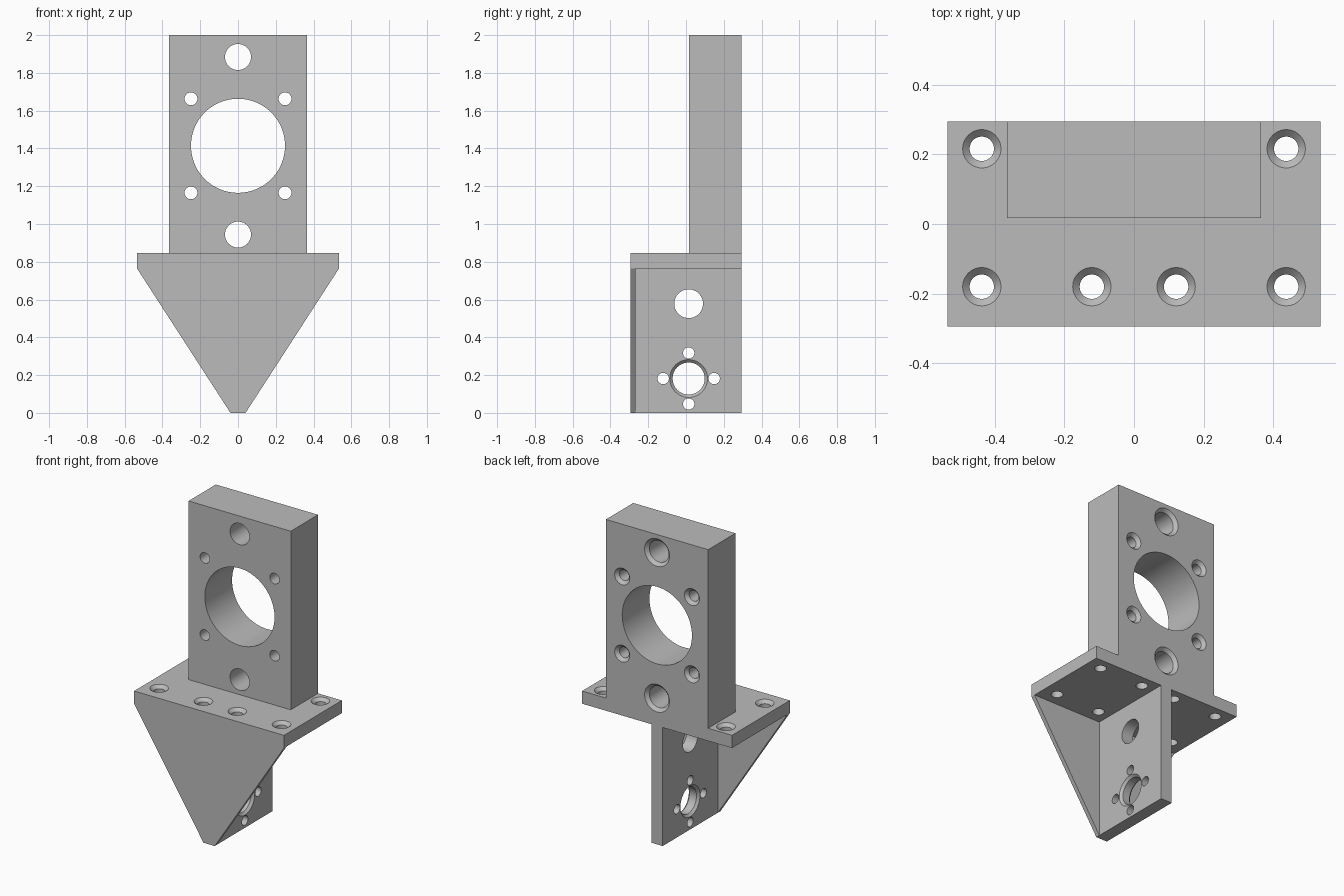
import bpy, bmesh, math

if "Cube" in bpy.data.objects:
    bpy.data.objects.remove(bpy.data.objects["Cube"], do_unlink=True)

# Key dimensions
HALF_W, HALF_D = 0.535, 0.295          # base plate half width and half depth
PLATE_Z0, PLATE_Z1, TOP = 0.765, 0.847, 2.0
RIB = 0.04                             # rib half thickness
GUSSET_BACK = -0.268
UPRIGHT_W, UPRIGHT_Y0 = 0.365, 0.017
CHAMFER = 0.02
OVER = 0.02                            # how far cutters pass the surface

grey = bpy.data.materials.new("machined_grey")
grey.use_nodes = True
grey.diffuse_color = (0.5, 0.5, 0.5, 1)
grey.node_tree.nodes["Principled BSDF"].inputs["Base Color"].default_value = (0.5, 0.5, 0.5, 1)


def to_object(name, bm):
    bmesh.ops.recalc_face_normals(bm, faces=bm.faces)
    mesh = bpy.data.meshes.new(name)
    bm.to_mesh(mesh)
    bm.free()
    mesh.materials.append(grey)
    obj = bpy.data.objects.new(name, mesh)
    bpy.context.collection.objects.link(obj)
    return obj


def extrude_profile(name, profile, y0, y1):
    """Extrude an x-z outline from y0 to y1."""
    bm = bmesh.new()
    face = bm.faces.new([bm.verts.new((x, y0, z)) for x, z in profile])
    moved = bmesh.ops.extrude_face_region(bm, geom=[face])["geom"]
    verts = [v for v in moved if isinstance(v, bmesh.types.BMVert)]
    bmesh.ops.translate(bm, verts=verts, vec=(0, y1 - y0, 0))
    return to_object(name, bm)


def block(name, half_x, y0, y1, z0, z1):
    outline = [(-half_x, z0), (half_x, z0), (half_x, z1), (-half_x, z1)]
    return extrude_profile(name, outline, y0, y1)


def add_bore(bm, axis, centre, lo, hi, radius, cham_lo=0, cham_hi=0, sides=48):
    """Add a closed round cutter along an axis, with 45 degree mouths if asked."""
    rings = [(lo - OVER, radius + (cham_lo + OVER if cham_lo else 0))]
    if cham_lo:
        rings.append((lo + cham_lo, radius))
    if cham_hi:
        rings.append((hi - cham_hi, radius))
    rings.append((hi + OVER, radius + (cham_hi + OVER if cham_hi else 0)))
    loops = []
    for w, r in rings:
        loop = []
        for i in range(sides):
            a = math.tau * i / sides
            u, v = centre[0] + r * math.cos(a), centre[1] + r * math.sin(a)
            loop.append(bm.verts.new({"X": (w, u, v), "Y": (u, w, v), "Z": (u, v, w)}[axis]))
        loops.append(loop)
    for a, b in zip(loops, loops[1:]):
        for i in range(sides):
            j = (i + 1) % sides
            bm.faces.new((a[i], a[j], b[j], b[i]))
    bm.faces.new(loops[0])
    bm.faces.new(loops[-1])


def drill(obj, bm):
    """Subtract the bores and shade the round walls smooth."""
    cutter = to_object(obj.name + "_cutter", bm)
    cutter.hide_render = True
    mod = obj.modifiers.new("bores", "BOOLEAN")
    mod.operation, mod.solver, mod.object = "DIFFERENCE", "EXACT", cutter
    bpy.ops.object.select_all(action="DESELECT")
    bpy.context.view_layer.objects.active = obj
    obj.select_set(True)
    bpy.ops.object.modifier_apply(modifier=mod.name)
    bpy.data.objects.remove(cutter, do_unlink=True)
    bpy.ops.object.shade_smooth_by_angle(angle=math.radians(25))


# Upright motor mount: large bore, four screw holes, two dowel holes
upright = block("upright_mount", UPRIGHT_W, UPRIGHT_Y0, HALF_D, PLATE_Z1, TOP)
bores = bmesh.new()
BORE_Z, BORE_R = 1.414, 0.249
add_bore(bores, "Y", (0, BORE_Z), UPRIGHT_Y0, HALF_D, BORE_R, sides=96)
for sz in (-1, 1):
    add_bore(bores, "Y", (0, BORE_Z + sz * 0.47), UPRIGHT_Y0, HALF_D, 0.069, cham_hi=CHAMFER)
    for sx in (-1, 1):
        add_bore(bores, "Y", (sx * BORE_R, BORE_Z + sz * BORE_R), UPRIGHT_Y0, HALF_D,
                 0.034, cham_hi=CHAMFER)
drill(upright, bores)

# Base plate with countersunk screw holes on both sides of the rib
plate = block("base_plate", HALF_W, -HALF_D, HALF_D, PLATE_Z0, PLATE_Z1)
bores = bmesh.new()
for sx in (-1, 1):
    for x in (0.121, 0.437):
        for y in (-0.18, 0.216):
            add_bore(bores, "Z", (sx * x, y), PLATE_Z0, PLATE_Z1, 0.035, cham_hi=CHAMFER)
drill(plate, bores)

# Centre rib with bearing seat, its bolt circle and a plain hole
rib = block("center_rib", RIB, GUSSET_BACK, HALF_D, 0, PLATE_Z0)
bores = bmesh.new()
RIB_Y, SEAT_Z, BOLT_CIRCLE = 0.014, 0.182, 0.135
add_bore(bores, "X", (RIB_Y, 0.578), -RIB, RIB, 0.076)
add_bore(bores, "X", (RIB_Y, SEAT_Z), -RIB, RIB, 0.085, cham_lo=0.015, cham_hi=0.015)
for dy, dz in ((1, 0), (-1, 0), (0, 1), (0, -1)):
    add_bore(bores, "X", (RIB_Y + dy * BOLT_CIRCLE, SEAT_Z + dz * BOLT_CIRCLE), -RIB, RIB, 0.03)
drill(rib, bores)

# Tapered front gusset
extrude_profile("front_gusset",
                [(-RIB, 0), (RIB, 0), (HALF_W, PLATE_Z0), (-HALF_W, PLATE_Z0)],
                -HALF_D, GUSSET_BACK)
